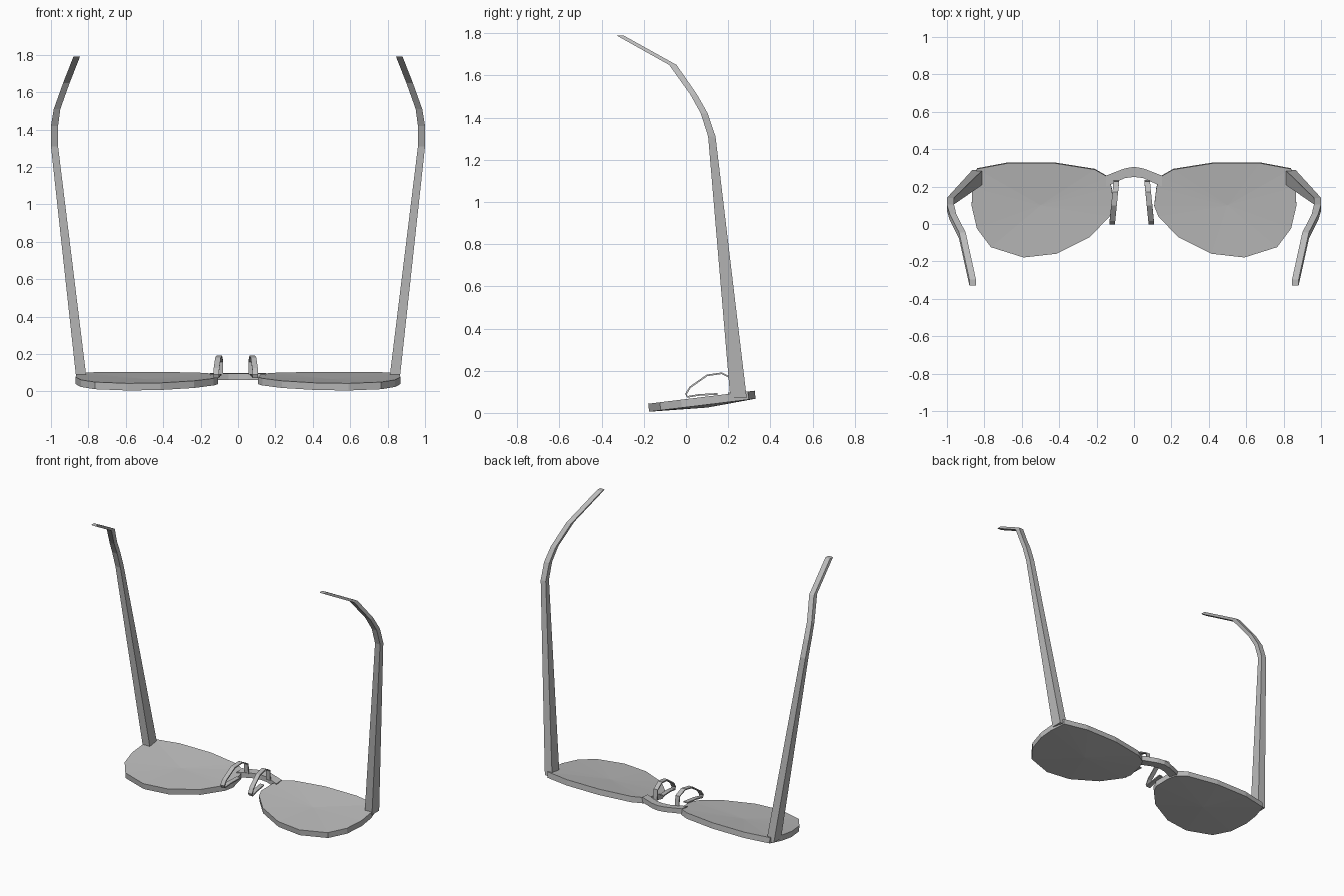
import bpy, bmesh
from mathutils import Vector

cube = bpy.data.objects.get("Cube")
if cube:
    bpy.data.objects.remove(cube, do_unlink=True)

GREY = (0.5, 0.5, 0.5, 1.0)
mat = bpy.data.materials.new("plain grey")
mat.use_nodes = True
mat.diffuse_color = GREY
mat.node_tree.nodes["Principled BSDF"].inputs["Base Color"].default_value = GREY


def finish(name, bm):
    bmesh.ops.recalc_face_normals(bm, faces=bm.faces)
    mesh = bpy.data.meshes.new(name)
    bm.to_mesh(mesh)
    bm.free()
    mesh.materials.append(mat)
    obj = bpy.data.objects.new(name, mesh)
    bpy.context.collection.objects.link(obj)
    return obj


def loft(name, sections):
    """Join equal-sized sections into a solid with capped ends."""
    bm = bmesh.new()
    rings = [[bm.verts.new(p) for p in s] for s in sections]
    for a, b in zip(rings, rings[1:]):
        for i in range(len(a)):
            j = (i + 1) % len(a)
            bm.faces.new((a[i], a[j], b[j], b[i]))
    bm.faces.new(rings[0])
    bm.faces.new(rings[-1])
    return finish(name, bm)


def tilt(y):
    """Height of the underside of the tilted front at depth y."""
    return 0.005 + (y + 0.18) * 0.122


# Outline of one lens, going round from the bridge corner
OUTLINE = [(0.14, 0.255), (0.21, 0.295), (0.43, 0.33), (0.67, 0.33), (0.84, 0.298),
           (0.865, 0.2), (0.868, 0.1), (0.84, -0.02), (0.765, -0.12), (0.59, -0.175),
           (0.415, -0.155), (0.235, -0.065), (0.13, 0.045), (0.108, 0.1), (0.12, 0.2)]


def lens(name, s):
    bm = bmesh.new()
    low = [bm.verts.new((s * x, y, tilt(y))) for x, y in OUTLINE]
    top = [bm.verts.new((s * x, y - 0.004, tilt(y) + 0.038)) for x, y in OUTLINE]
    # Both faces bow gently downwards
    low_mid = bm.verts.new((s * 0.5, 0.1, tilt(0.1) - 0.014))
    top_mid = bm.verts.new((s * 0.5, 0.1, tilt(0.1) + 0.028))
    for i in range(len(low)):
        j = (i + 1) % len(low)
        bm.faces.new((low[i], low[j], top[j], top[i]))
        bm.faces.new((low[j], low[i], low_mid))
        bm.faces.new((top[i], top[j], top_mid))
    return finish(name, bm)


# Temple stations: inner x, outer x, front y, back y, height
TEMPLE = [(0.81, 0.865, 0.21, 0.288, 0.07), (0.962, 1.0, 0.105, 0.14, 1.31),
          (0.962, 1.0, 0.07, 0.103, 1.42), (0.95, 0.985, 0.02, 0.052, 1.51),
          (0.9, 0.935, -0.08, -0.045, 1.65), (0.845, 0.88, -0.33, -0.297, 1.79)]


def temple(name, s):
    return loft(name, [[(s * a, f, z), (s * b, f, z), (s * b, k, z), (s * a, k, z)]
                       for a, b, f, k, z in TEMPLE])


# Nose pad wire path: y and z
PAD = [(0.23, 0.09), (0.224, 0.16), (0.17, 0.188), (0.1, 0.178), (0.02, 0.122),
       (0.0, 0.09), (0.006, 0.076), (0.06, 0.085), (0.15, 0.09)]


def nose_pad(name, s):
    sections = []
    for i, (y, z) in enumerate(PAD):
        p = Vector(PAD[max(i - 1, 0)])
        q = Vector(PAD[min(i + 1, len(PAD) - 1)])
        d = (q - p).normalized() * 0.004
        x = s * (0.105 - 0.1 * y) - 0.012
        sections.append([(x + w, y - k * d.y, z + k * d.x)
                         for w, k in ((-0.015, -1), (0.015, -1), (0.015, 1), (-0.015, 1))])
    return loft(name, sections)


for side, s in (("left", 1), ("right", -1)):
    lens(side + "_lens", s)
    temple(side + "_temple", s)
    nose_pad(side + "_nose_pad", s)

# Arched bridge: x, front y, back y
half = [(0.15, 0.2, 0.258), (0.1, 0.222, 0.278), (0.05, 0.245, 0.297)]
arch = [(-x, f, k) for x, f, k in half] + [(0, 0.252, 0.306)] + half[::-1]
loft("bridge", [[(x, f, 0.062), (x, k, 0.066), (x, k, 0.1), (x, f, 0.096)]
                for x, f, k in arch])
